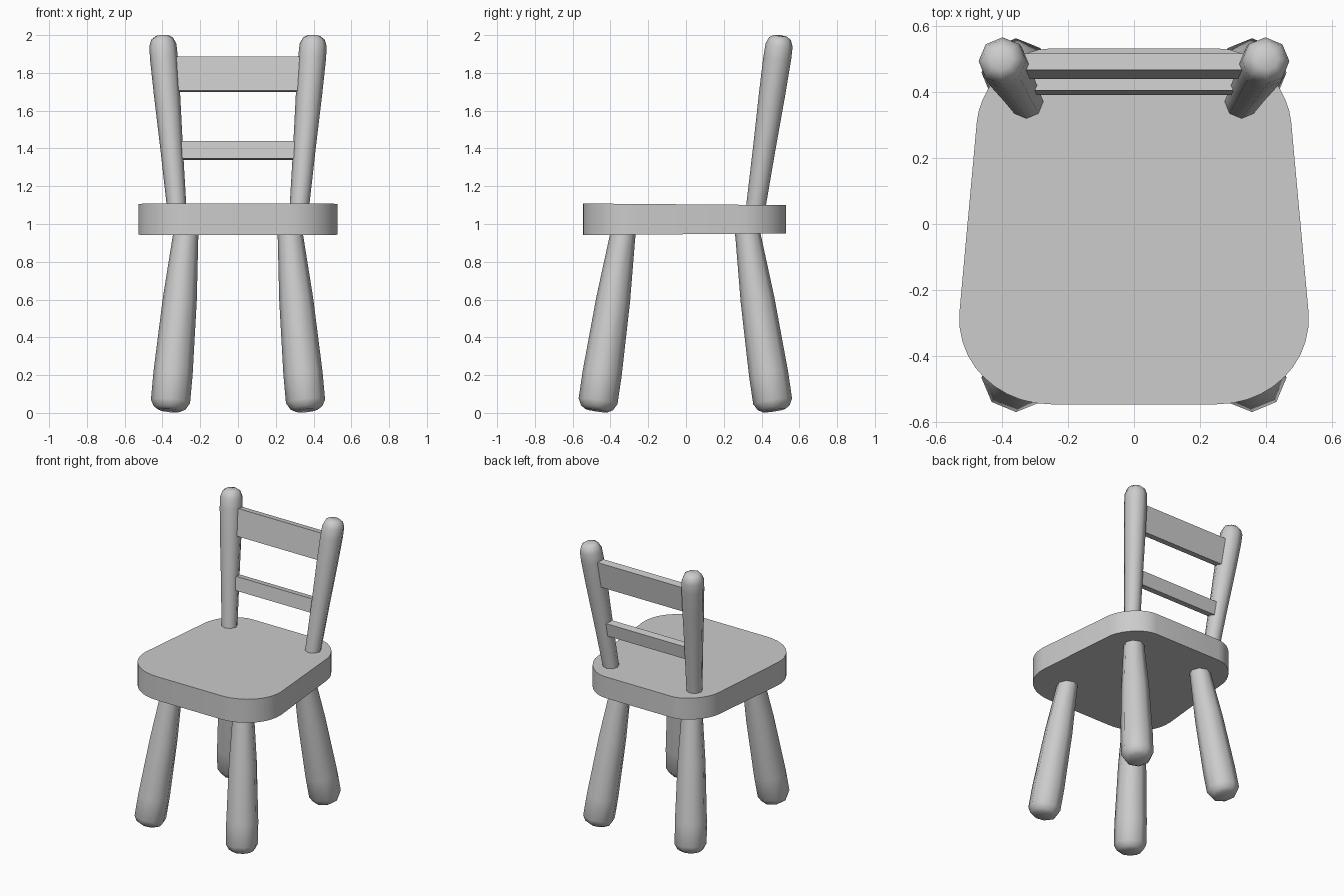
import bpy, bmesh, math
from mathutils import Vector

if "Cube" in bpy.data.objects:
    bpy.data.objects.remove(bpy.data.objects["Cube"])

grey = bpy.data.materials.new("plain grey")
grey.use_nodes = True
color = (0.6, 0.6, 0.6, 1)
grey.diffuse_color = color
grey.node_tree.nodes["Principled BSDF"].inputs["Base Color"].default_value = color


def add_object(name, bm, smooth_angle=None):
    bmesh.ops.recalc_face_normals(bm, faces=bm.faces)
    mesh = bpy.data.meshes.new(name)
    bm.to_mesh(mesh)
    bm.free()
    mesh.materials.append(grey)
    obj = bpy.data.objects.new(name, mesh)
    bpy.context.collection.objects.link(obj)
    if smooth_angle:
        bpy.ops.object.select_all(action="DESELECT")
        obj.select_set(True)
        bpy.context.view_layer.objects.active = obj
        bpy.ops.object.shade_smooth_by_angle(angle=math.radians(smooth_angle))
    return obj


def turned_rod(name, start, end, profile, sides=8):
    """Turned rod; profile holds (distance along the axis, radius)."""
    start, end = Vector(start), Vector(end)
    axis = (end - start).normalized()
    turn = Vector((0, 0, 1)).rotation_difference(axis)
    bm = bmesh.new()
    rings = []
    for dist, radius in profile:
        ring = []
        for i in range(sides):
            a = math.tau * i / sides
            offset = turn @ Vector((math.cos(a), math.sin(a), 0))
            ring.append(bm.verts.new(start + axis * dist + offset * radius))
        rings.append(ring)
    for low, high in zip(rings, rings[1:]):
        for i in range(sides):
            j = (i + 1) % sides
            bm.faces.new((low[i], low[j], high[j], high[i]))
    bm.faces.new(rings[0])
    bm.faces.new(rings[-1])
    add_object(name, bm, 60)


# Legs and back posts, splayed and mirrored left to right
leg_profile = [(0, 0.06), (0.015, 0.085), (0.05, 0.104), (0.2, 0.104),
               (0.6, 0.09), (0.93, 0.068), (1.0, 0.065)]
post_profile = [(0, 0.05), (0.1, 0.052), (0.4, 0.06), (0.7, 0.07), (0.88, 0.074),
                (0.95, 0.072), (0.985, 0.058), (1.0, 0.035)]
for side, s in (("left", 1), ("right", -1)):
    turned_rod(f"front_leg_{side}", (s * 0.362, -0.473, 0.012),
               (s * 0.277, -0.335, 0.94), leg_profile)
    turned_rod(f"back_leg_{side}", (s * 0.362, 0.466, 0.012),
               (s * 0.277, 0.328, 0.94), leg_profile)
    turned_rod(f"back_post_{side}", (s * 0.318, 0.358, 1.01),
               (s * 0.402, 0.5, 1.995), post_profile)


# Seat: rounded, tapering outline, a little thicker at the front
def corner(start, control, end, tension, steps=10):
    p0, c, p3 = Vector(start), Vector(control), Vector(end)
    p1, p2 = p0.lerp(c, tension), p3.lerp(c, tension)
    points = []
    for i in range(steps + 1):
        t = i / steps
        u = 1 - t
        points.append(p0 * u**3 + p1 * 3 * u * u * t + p2 * 3 * u * t * t + p3 * t**3)
    return points


half = (corner((0.25, -0.545), (0.545, -0.545), (0.528, -0.27), 0.55)
        + corner((0.475, 0.31), (0.455, 0.53), (0.26, 0.53), 0.5))
outline = half + [Vector((-p.x, p.y)) for p in reversed(half)]


def thickness(y):
    return 0.0805 - 0.008 * (y + 0.545)


bm = bmesh.new()
top = [bm.verts.new((p.x, p.y, 1.025 + thickness(p.y) + 0.003)) for p in outline]
bottom = [bm.verts.new((p.x, p.y, 1.025 - thickness(p.y) - 0.003)) for p in outline]
bm.faces.new(top)
bm.faces.new(bottom)
for i in range(len(outline)):
    j = (i + 1) % len(outline)
    bm.faces.new((bottom[i], bottom[j], top[j], top[i]))
add_object("seat", bm, 40)

# Back slats, leaning with the posts
for name, length, height, y, z in (("upper_slat", 0.74, 0.184, 0.477, 1.793),
                                   ("lower_slat", 0.68, 0.094, 0.422, 1.39)):
    bm = bmesh.new()
    bmesh.ops.create_cube(bm, size=1)
    bmesh.ops.scale(bm, vec=(length, 0.05, height), verts=bm.verts)
    slat = add_object(name, bm)
    slat.location = (0, y, z)
    slat.rotation_euler.x = math.radians(-8.3)
